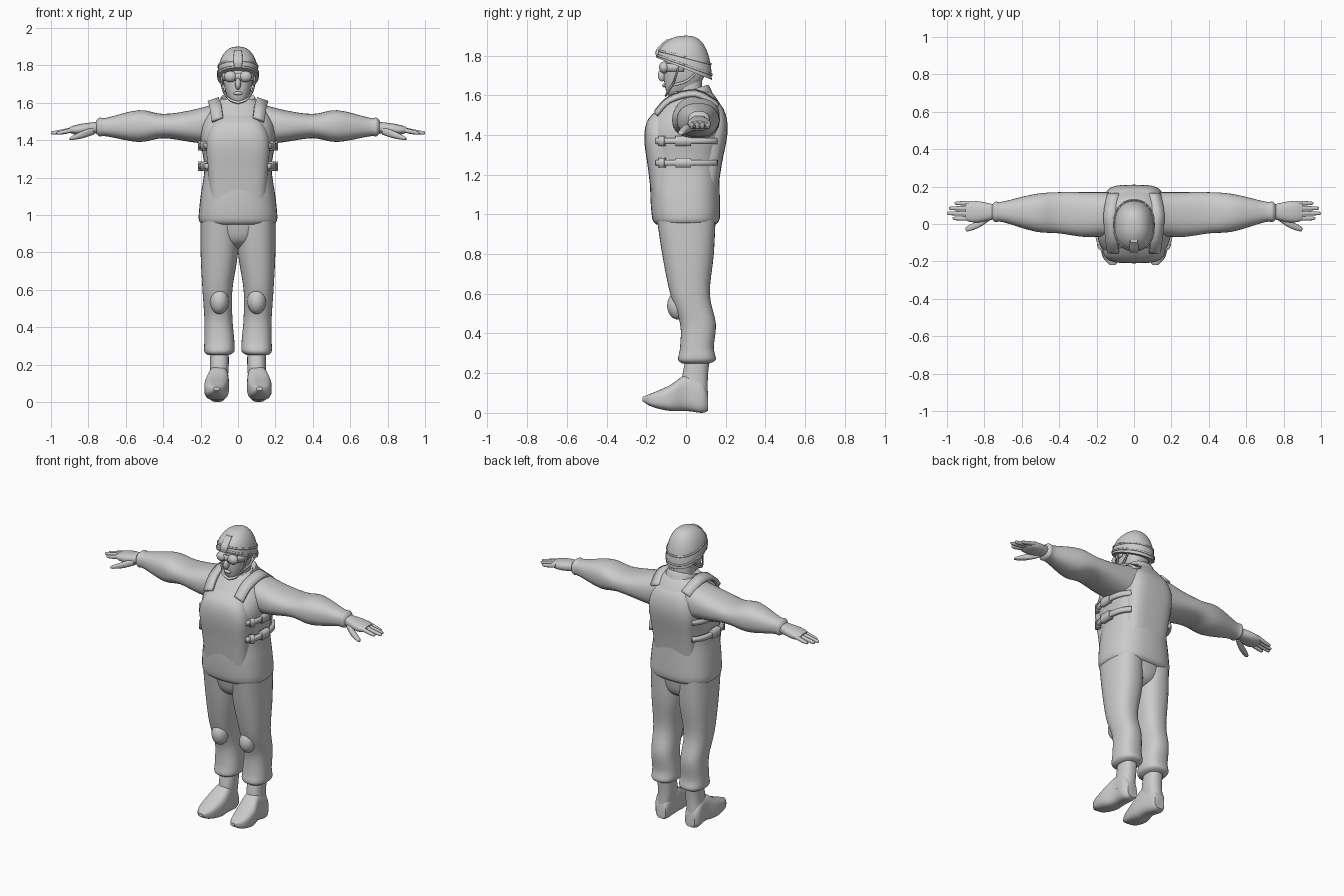
import bpy
import bmesh
from math import cos, sin, radians, copysign
from mathutils import Matrix, Vector

cube = bpy.data.objects.get("Cube")
if cube:
    bpy.data.objects.remove(cube, do_unlink=True)

SIDES = 36
GREY = (0.6, 0.6, 0.6, 1)
grey = bpy.data.materials.new("plain grey")
grey.use_nodes = True
grey.diffuse_color = GREY
grey.node_tree.nodes["Principled BSDF"].inputs["Base Color"].default_value = GREY


def finish(name, bm, mirror=False, thickness=0):
    """Turn a bmesh into a smooth shaded object, optionally thickened and mirrored."""
    bmesh.ops.recalc_face_normals(bm, faces=bm.faces)
    mesh = bpy.data.meshes.new(name)
    bm.to_mesh(mesh)
    bm.free()
    mesh.materials.append(grey)
    mesh.shade_smooth()
    mesh.set_sharp_from_angle(angle=radians(40))
    part = bpy.data.objects.new(name, mesh)
    bpy.context.collection.objects.link(part)
    if thickness:
        solid = part.modifiers.new("thickness", "SOLIDIFY")
        solid.thickness = thickness
        solid.offset = 0
    if mirror:
        part.modifiers.new("mirror", "MIRROR")


def spline(rows, steps=4):
    """Smooth curve through rows of numbers."""
    rows = [Vector(row) for row in rows]
    before = [rows[0]] + rows
    after = rows[1:] + [rows[-1]]
    slopes = [(high - low) / 2 for low, high in zip(before, after)]
    curve = []
    for start, end, leave, arrive in zip(rows, rows[1:], slopes, slopes[1:]):
        for step in range(steps):
            t = step / steps
            u = 1 - t
            curve.append(start * u * u * (u + 3 * t) + leave * t * u * u
                         + end * t * t * (t + 3 * u) - arrive * t * t * u)
    return curve + [rows[-1]]


def oval(angle, low_a, high_a, low_b, high_b, power):
    """Point on a rounded box that fills the two ranges."""
    point = []
    for wave, low, high in ((cos(angle), low_a, high_a), (sin(angle), low_b, high_b)):
        reach = copysign(abs(wave) ** (2 / power), wave)
        point.append((low + high + reach * (high - low)) / 2)
    return point


def loft(name, rows, axis=2, power=2.4, mirror=False):
    """Skin of oval sections (position, two ranges, optional tilt) along an axis."""
    bm = bmesh.new()
    rings = []
    for place, *ranges, tilt in spline([(*row, 0)[:6] for row in rows]):
        ring = []
        for side in range(SIDES):
            co = oval(radians(360 * side / SIDES), *ranges, power)
            co.insert(axis, place + tilt * co[1])
            ring.append(bm.verts.new(co))
        rings.append(ring)
    for low, high in zip(rings, rings[1:]):
        for side in range(SIDES):
            bm.faces.new((low[side - 1], low[side], high[side], high[side - 1]))
    bm.faces.new(rings[0])
    bm.faces.new(rings[-1])
    finish(name, bm, mirror)


def centred(rows):
    """Expand each half width into a range around the middle plane."""
    return [(place, -half, half, *rest) for place, half, *rest in rows]


def ball(name, centre, radii, mirror=False):
    """Ellipsoid."""
    bm = bmesh.new()
    bmesh.ops.create_uvsphere(bm, u_segments=SIDES, v_segments=SIDES // 2, radius=1,
                              matrix=Matrix.LocRotScale(centre, None, Vector(radii)))
    finish(name, bm, mirror)


def ribbon(name, points, across, thickness, mirror=False):
    """Flat band along points, as wide as the vector across."""
    bm = bmesh.new()
    half = Vector(across) / 2
    pairs = [(bm.verts.new(p - half), bm.verts.new(p + half)) for p in points]
    for (a, b), (c, d) in zip(pairs, pairs[1:]):
        bm.faces.new((a, b, d, c))
    finish(name, bm, mirror, thickness)


def wrap(name, z, size, start, end, width, thickness, power=2.4, tilt=0, mirror=False):
    """Band hugging an oval section between two angles in degrees."""
    half, front, back = size
    points = []
    for side in range(SIDES + 1):
        angle = radians(start + (end - start) * side / SIDES)
        x, y = oval(angle, -half, half, front, back, power)
        points.append(Vector((x, y, z + tilt * y)))
    ribbon(name, points, (0, 0, width), thickness, mirror)


# Jacket body with flared hem
loft("jacket_body", centred([
    (.95, .19, -.15, .15), (.98, .21, -.17, .17), (1.1, .2, -.18, .17),
    (1.25, .18, -.18, .17), (1.4, .2, -.2, .2), (1.5, .19, -.16, .2),
    (1.59, .13, -.08, .15), (1.62, .09, -.06, .12)]), power=2.6)

# Armour panels, sinking into the jacket near the hem
front_panel = [(1.05, .15, -.17), (1.22, .16, -.19), (1.38, .17, -.21),
               (1.48, .14, -.19), (1.55, .08, -.11)]
back_panel = [(1.05, .14, .15), (1.25, .15, .18), (1.42, .16, .21),
              (1.53, .13, .19), (1.59, .09, .13)]
loft("vest_front_panel", centred([(z, half, y, 0) for z, half, y in front_panel]), power=3.4)
loft("vest_back_panel", centred([(z, half, 0, y) for z, half, y in back_panel]), power=3.4)
shoulder_path = spline([(.11, -.15, 1.51), (.12, -.08, 1.58), (.13, .05, 1.61), (.11, .16, 1.55)])
ribbon("shoulder_straps", shoulder_path, (.06, 0, -.02), .02, mirror=True)

# Side straps and buckles
for label, z in (("upper", 1.37), ("lower", 1.26)):
    for item, start, end, width, thickness in (("straps", -42, 48, .03, .02),
                                               ("loops", -34, -25, .05, .03),
                                               ("buckles", -9, 5, .05, .03)):
        wrap(f"{label}_side_{item}", z, (.2, -.2, .19), start, end, width, thickness,
             power=2.6, mirror=True)

# Collar rising towards the nape, and neck
loft("collar", centred([
    (1.53, .11, -.08, .15, .2), (1.58, .1, -.08, .13, .3),
    (1.62, .09, -.07, .11, .3), (1.6, .07, -.05, .09, .3)]))
loft("neck", centred([(z, .06, -.05, .08) for z in (1.56, 1.68)]))

# Sleeves with gathered cuffs
loft("sleeves", [
    (.1, -.06, .17, 1.37, 1.6), (.25, -.07, .17, 1.39, 1.56), (.4, -.05, .17, 1.41, 1.54),
    (.53, -.04, .16, 1.39, 1.56), (.7, .01, .12, 1.42, 1.52), (.74, .01, .12, 1.42, 1.52),
    (.76, .03, .1, 1.44, 1.5)], axis=0, mirror=True)

# Hands
loft("palms", [
    (.73, .03, .1, 1.44, 1.5), (.82, .01, .12, 1.43, 1.49), (.87, .01, .12, 1.43, 1.48),
    (.9, .02, .11, 1.44, 1.47)], axis=0, mirror=True)
for finger, tip in enumerate((.97, 1, .99, .96)):
    y = .03 + finger * .027
    rows = []
    for x, r, z in ((.86, .013, 1.46), (tip - .02, .01, 1.44), (tip, .004, 1.44)):
        rows.append((x, y - r, y + r, z - r, z + r))
    loft(f"finger_{finger}", rows, axis=0, mirror=True)
loft("thumbs", [
    (.77, .02, .06, 1.43, 1.47), (.83, -.02, .02, 1.41, 1.45), (.89, -.04, -.01, 1.4, 1.42),
    (.9, -.03, -.02, 1.4, 1.41)], axis=0, mirror=True)

# Trousers and knee pads
loft("trouser_seat", centred([(.82, .02, -.05, .07), (.87, .12, -.12, .13), (1, .19, -.15, .15)]))
loft("trouser_legs", [
    (1, 0, .2, -.15, .15), (.8, 0, .2, -.12, .14), (.6, .03, .19, -.08, .12),
    (.45, .03, .18, -.03, .15), (.33, .02, .18, -.03, .14), (.27, .02, .18, -.04, .15),
    (.25, .05, .16, -.02, .12)], mirror=True)
ball("knee_pads", (.1, -.04, .54), (.05, .055, .07), mirror=True)

# Boots with upturned toes
loft("boot_shafts", [
    (.08, .06, .16, -.03, .11), (.18, .05, .15, -.02, .11), (.28, .05, .15, 0, .12)], mirror=True)
loft("boot_feet", [
    (-.22, .1, .13, .06, .08), (-.17, .07, .17, .03, .1), (-.08, .05, .18, .01, .14),
    (0, .05, .16, .01, .19), (.08, .06, .16, 0, .16), (.11, .07, .14, .01, .1)],
    axis=1, power=3, mirror=True)

# Head and face
loft("head", centred([
    (1.6, .03, -.09, -.03), (1.62, .05, -.1, .02), (1.67, .07, -.11, .08),
    (1.74, .08, -.11, .1), (1.81, .07, -.1, .1)]))
ball("nose", (0, -.12, 1.7), (.016, .022, .03))
ball("mouth", (0, -.11, 1.65), (.024, .01, .01))

# Goggles
wrap("goggle_frame", 1.74, (.083, -.12, .1), 180, 360, .04, .01)
ball("goggle_lenses", (.04, -.11, 1.74), (.034, .026, .03), mirror=True)

# Domed helmet whose rim slopes down to the back
dome = []
for degrees in range(0, 89, 11):
    rise = sin(radians(degrees))
    spread = cos(radians(degrees)) ** .8
    dome.append((1.73 + .17 * rise, .11 * spread, -.145 * spread, .13 * spread, -.4 * (1 - rise)))
loft("helmet", centred(dome), power=2.2)
wrap("lower_helmet_band", 1.75, (.11, -.144, .13), 0, 360, .01, .007, power=2.2, tilt=-.36)
wrap("upper_helmet_band", 1.79, (.105, -.137, .124), 0, 360, .01, .007, power=2.2, tilt=-.26)
loft("helmet_mount", centred([
    (1.79, .02, -.15, -.1), (1.83, .025, -.15, -.1), (1.88, .02, -.1, -.05)]), power=5)

# Chin straps
front_strap = spline([(.09, -.04, 1.74), (.08, -.06, 1.67), (.05, -.09, 1.62), (0, -.1, 1.6)])
rear_strap = spline([(.09, .05, 1.71), (.08, 0, 1.67), (.07, -.07, 1.65)])
ribbon("front_chin_straps", front_strap, (0, .01, .01), .008, mirror=True)
ribbon("rear_chin_straps", rear_strap, (0, 0, .014), .008, mirror=True)
